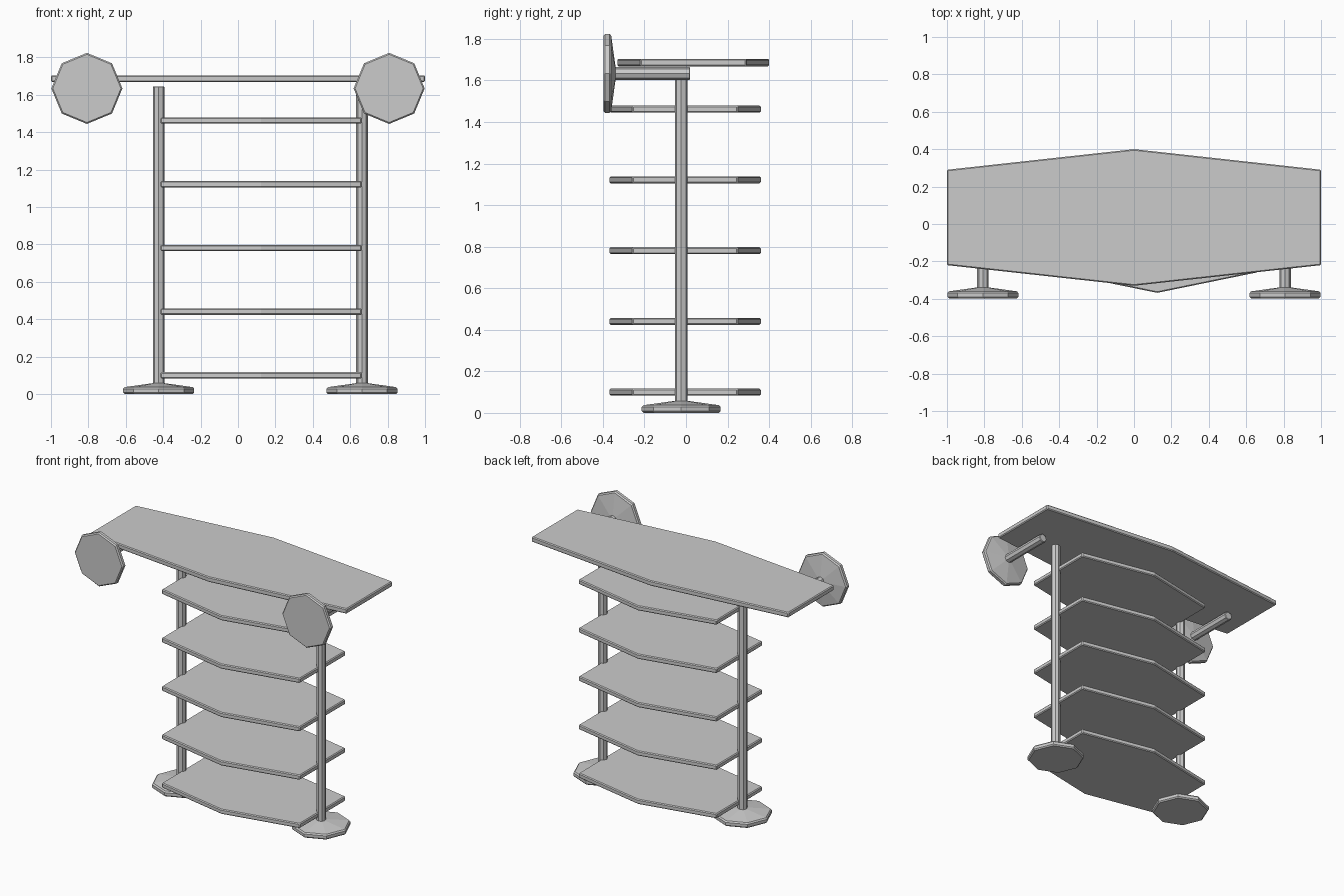
import bpy, bmesh, math
from mathutils import Matrix

if "Cube" in bpy.data.objects:
    bpy.data.objects.remove(bpy.data.objects["Cube"])


def finish(name, bm, matrix=None):
    bmesh.ops.recalc_face_normals(bm, faces=bm.faces)
    if matrix:
        bm.transform(matrix)
    mesh = bpy.data.meshes.new(name)
    bm.to_mesh(mesh)
    bm.free()
    obj = bpy.data.objects.new(name, mesh)
    bpy.context.collection.objects.link(obj)
    return obj


def lathe(name, profile, matrix, sides=8):
    """Spin (radius, height) points into a closed, faceted solid."""
    bm = bmesh.new()
    rings = []
    for r, z in profile:
        angles = [2 * math.pi * i / sides for i in range(sides)]
        rings.append([bm.verts.new((r * math.cos(a), r * math.sin(a), z)) for a in angles])
    for low, high in zip(rings, rings[1:]):
        for i in range(sides):
            j = (i + 1) % sides
            bm.faces.new((low[i], low[j], high[j], high[i]))
    bm.faces.new(rings[0][::-1])
    bm.faces.new(rings[-1])
    return finish(name, bm, matrix)


def hex_board(name, x, y, z, half_x, end_y, mid_y, thick):
    """Board whose long edges swell to a point in the middle."""
    outline = [(-half_x, -end_y), (0, -mid_y), (half_x, -end_y),
               (half_x, end_y), (0, mid_y), (-half_x, end_y)]
    bm = bmesh.new()
    face = bm.faces.new([bm.verts.new((px, py, -thick / 2)) for px, py in outline])
    ext = bmesh.ops.extrude_face_region(bm, geom=[face])
    top = [v for v in ext["geom"] if isinstance(v, bmesh.types.BMVert)]
    bmesh.ops.translate(bm, verts=top, vec=(0, 0, thick))
    obj = finish(name, bm, Matrix.Translation((x, y, z)))
    bevel = obj.modifiers.new("edge_chamfer", 'BEVEL')
    bevel.width = 0.006
    bevel.segments = 1
    return obj


# Flared disc shared by the feet and the front wheels, and rod profiles
DISC = [(0.182, 0), (0.19, 0.008), (0.19, 0.028), (0.182, 0.037), (0.031, 0.058)]


def rod(start, end, r=0.031):
    return [(r, start), (r, end - 0.004), (r - 0.004, end)]


# Top board and the five shelves
hex_board("top_board", 0, 0.035, 1.686, 1.0, 0.255, 0.365, 0.036)
for i in range(5):
    hex_board(f"shelf_{i + 1}", 0.124, -0.004, 0.10 + i * 0.3405, 0.538, 0.254, 0.364, 0.034)

# Upright posts on disc feet
for side, x in (("left", -0.424), ("right", 0.663)):
    place = Matrix.Translation((x, -0.023, 0))
    lathe(f"{side}_foot", DISC, place)
    lathe(f"{side}_post", rod(0.04, 1.645), place)

# Front discs on rods under the top board, facing -y
for side, x in (("left", -0.808), ("right", 0.808)):
    place = Matrix.Translation((x, -0.397, 1.634)) @ Matrix.Rotation(-math.pi / 2, 4, 'X')
    lathe(f"{side}_front_disc", DISC, place)
    lathe(f"{side}_front_rod", rod(0.04, 0.417), place)
